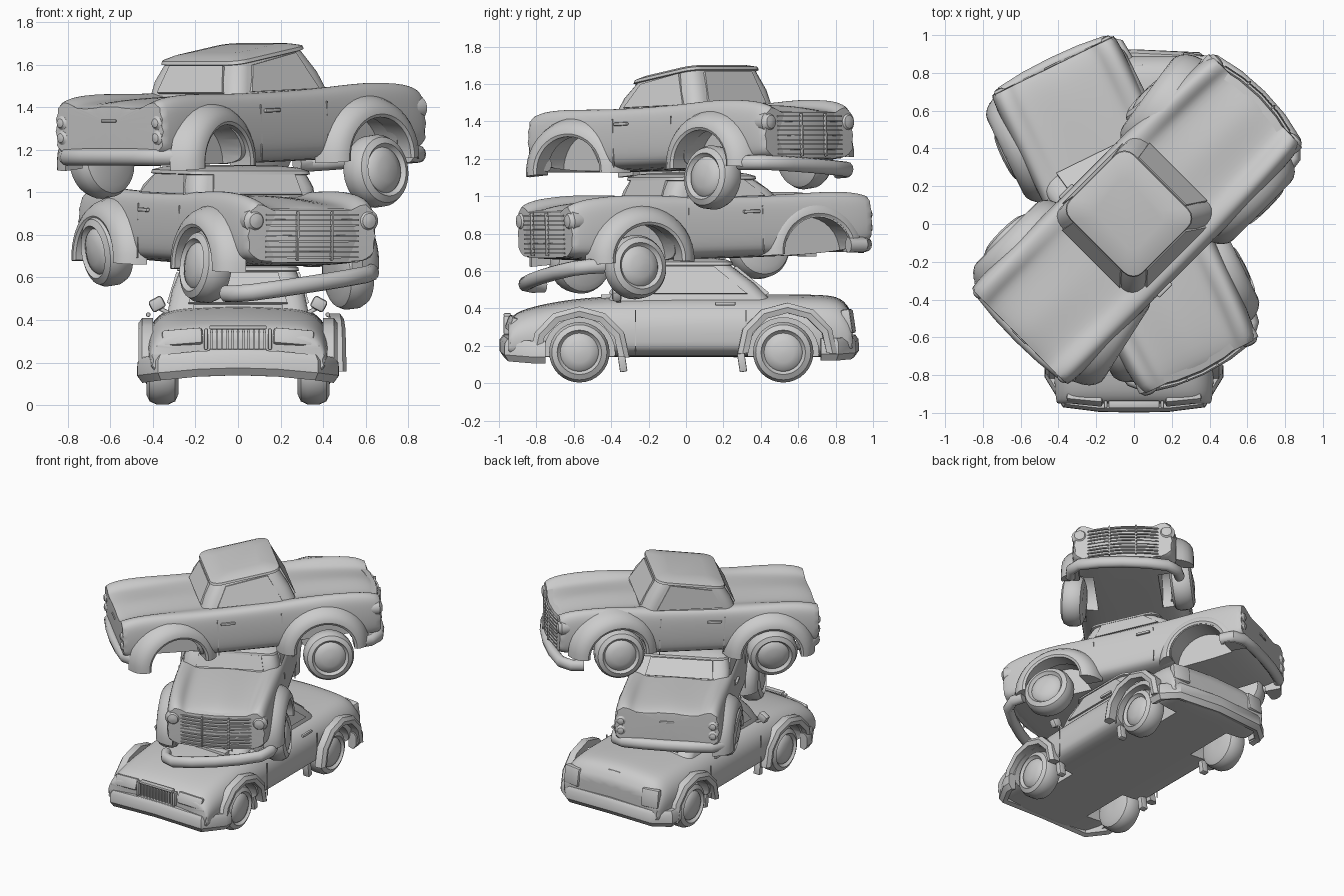
import bpy, bmesh, math
from mathutils import Matrix, Vector, Euler

if "Cube" in bpy.data.objects:
    bpy.data.objects.remove(bpy.data.objects["Cube"])

T, R, I = Matrix.Translation, Matrix.Rotation, Matrix.Identity(4)
cutters = []


def finish(name, bm, M, L=I, sub=0, bevel=0):
    bmesh.ops.transform(bm, matrix=L, verts=bm.verts)
    bmesh.ops.recalc_face_normals(bm, faces=bm.faces)
    me = bpy.data.meshes.new(name)
    bm.to_mesh(me)
    bm.free()
    ob = bpy.data.objects.new(name, me)
    bpy.context.collection.objects.link(ob)
    ob.matrix_world = M
    if sub:
        ob.modifiers.new("smooth", 'SUBSURF').levels = sub
    if bevel:
        b = ob.modifiers.new("bevel", 'BEVEL')
        b.width, b.segments = bevel, 2
    return ob


def loft(name, rings, M, L=I, sub=0):
    """Skin closed rings of points, cap both ends, crease the cap rims."""
    bm = bmesh.new()
    rows = [[bm.verts.new(p) for p in r] for r in rings]
    n = len(rows[0])
    for a, b in zip(rows, rows[1:]):
        for i in range(n):
            bm.faces.new((a[i], a[(i + 1) % n], b[(i + 1) % n], b[i]))
    caps = [bm.faces.new(rows[0]), bm.faces.new(rows[-1])]
    if sub:
        cr = bm.edges.layers.float.new('crease_edge')
        for f in caps:
            for e in f.edges:
                e[cr] = 0.8
    return finish(name, bm, M, L, sub)


def box(name, loc, size, M, rot=(0, 0, 0), bevel=0.006):
    bm = bmesh.new()
    bmesh.ops.create_cube(bm, size=1)
    L = T(loc) @ Euler(rot).to_matrix().to_4x4() @ Matrix.Diagonal((*size, 1))
    return finish(name, bm, M, L, bevel=bevel)


def lathe(name, prof, M, L=I, n=32):
    """Revolve (x, radius) points about the x axis."""
    rings = [[(x, r * math.cos(k * math.tau / n), r * math.sin(k * math.tau / n))
              for k in range(n)] for x, r in prof]
    return loft(name, rings, M, L)


def body(name, secs, shape, M, arches):
    """Body shell from (y, half width, bottom, top, ridge) stations, with wheel arches cut out."""
    rings = []
    for y, w, zb, zt, rg in secs:
        h = [(w * a, y, zb + (zt - zb) * b + rg * c) for a, b, c in shape]
        rings.append(h + [(-x, yy, z) for x, yy, z in reversed(h)])
    ob = loft(name, rings, M, sub=2)
    for y, z, r in arches:
        for s in (1, -1):
            c = lathe("arch_cutter", [(0.22, r), (0.7, r)], M, T((0, y, z)) @ Matrix.Diagonal((s, 1, 1, 1)))
            c.hide_render = True
            cutters.append(c)
            m = ob.modifiers.new("arch", 'BOOLEAN')
            m.object, m.operation, m.solver = c, 'DIFFERENCE', 'EXACT'


def arch(name, s, y, z, sec, M, n, a0=-4, a1=184, ys=1.0, D=I):
    """Flared fender ring made of (x, radius) section points."""
    rings = []
    for k in range(n + 1):
        a = math.radians(a0 + (a1 - a0) * k / n)
        rings.append([(s * x, ys * r * math.cos(a), r * math.sin(a)) for x, r in sec])
    loft(name, rings, M, T((0, y, z)) @ D)


def sweep(name, path, prof, M, L=I, drop=0):
    """Sweep an (outward, z) profile along an xy path; drop lowers the ends."""
    P = [Vector(p) for p in path]
    rings = []
    for i, p in enumerate(P):
        t = (P[min(i + 1, len(P) - 1)] - P[max(i - 1, 0)]).normalized()
        rings.append([(p.x + t.y * d, p.y - t.x * d, z - drop * (p.x / .44) ** 2) for d, z in prof])
    loft(name, rings, M, L)


def wheel(name, s, x, y, z, M, D=I, k=1.0):
    prof = [(-.075, .03), (-.075, .12), (-.06, .155), (-.03, .17), (.03, .17), (.06, .155), (.075, .125),
            (.06, .115), (.055, .108), (.065, .1), (.08, .06), (.085, .01)]
    lathe(name, prof, M, T((s * x, y, z)) @ D @ Matrix.Diagonal((s, k, k, 1)))


def cabin(name, base, roof, M):
    """Rounded greenhouse from base/roof rectangles (y0, y1, half width, x shift, z front, z rear)."""
    def ring(spec, grow=0, up=0, rad=.07):
        y0, y1, w, sx, z0, z1 = spec
        pts = []
        for qx, qy, st in ((1, 1, 0), (-1, 1, 90), (-1, -1, 180), (1, -1, 270)):
            for k in range(5):
                a = math.radians(st + k * 22.5)
                x = qx * (w + grow - rad) + rad * math.cos(a)
                y = (y0 + y1) / 2 + qy * ((y1 - y0) / 2 + grow - rad) + rad * math.sin(a)
                pts.append((x + sx, y, z0 + (z1 - z0) * (y - y0) / (y1 - y0) + up))
        return pts
    b, r = base, roof
    mid = [(p + q) / 2 for p, q in zip(b, r)]
    loft(name, [ring(b), ring(mid, .007), ring(r, 0, -.012), ring(r, .012, -.008),
                ring(r, .008, .008), ring(r, -.03, .022), ring(r, -.1, .03, .05)], M)

    # window panes just proud of the shell
    def pane(c, n):
        c = [Vector(p) for p in c]
        m, n = sum(c, Vector()) / 4, Vector(n)
        lo = [m + (p - m) * .8 - n * .02 for p in c]
        loft(name + "_window", [lo, [p + n * .03 for p in lo]], M)
    for s in (1, -1):
        pane([(b[3] + s * b[2], b[0] + .05, b[4] + .02), (b[3] + s * b[2], b[1] - .05, b[5] + .02),
              (r[3] + s * r[2], r[1] - .05, r[5]), (r[3] + s * r[2], r[0] + .05, r[4])], (s, 0, .1))
    for k, s in ((0, -1), (1, 1)):
        pane([(b[3] - b[2] + .04, b[k], b[4 + k] + .02), (b[3] + b[2] - .04, b[k], b[4 + k] + .02),
              (r[3] + r[2] - .04, r[k], r[4 + k]), (r[3] - r[2] + .04, r[k], r[4 + k])], (0, s * .8, .4))


ROUND = [(.035 * math.cos(k * math.tau / 12), .04 * math.sin(k * math.tau / 12)) for k in range(12)]
LAMP = [(-.08, .045), (-.03, .055), (.0, .055), (.005, .045), (.02, .035), (.027, .01)]


def classic(tag, M, base, roof, gone, bump, damage, shift):
    # shell with raised fender ridges
    shape = [(.12, 0, 0), (.9, 0, 0), (.99, .2, 0), (1, .55, 0), (.99, .8, 0), (.96, .97, .6), (.85, 1, 1.2),
             (.7, 1, .8), (.6, 1, 0), (.12, 1, .5)]
    secs = [(-.925, .335, .03, .26, .04), (-.85, .355, .02, .285, .055), (-.55, .37, 0, .305, .055),
            (-.27, .365, 0, .32, .018), (.3, .365, 0, .32, .01), (.6, .37, .01, .305, .04),
            (.78, .37, .03, .295, .04), (.85, .36, .06, .275, .035)]
    body(tag + "_body", secs, shape, M, [(-.52, .01, .2), (.52, .01, .2)])
    cabin(tag + "_cabin", base, roof, M)
    sec = [(.31, .295), (.355, .285), (.39, .27), (.415, .25), (.433, .225), (.438, .2), (.43, .185), (.31, .19)]
    for s in (1, -1):
        for j, y in enumerate((-.52, .52)):
            arch(tag + "_fender", s, y, .01, sec, M, 20, ys=1.08, D=damage.get((s, j), I))
            if (s, j) != gone:
                dx, dy, dz = shift.get((s, j), (0, 0, 0))
                wheel(tag + "_wheel", s, .365 + dx, y + dy, dz - .01, M, R(math.radians(s * (8 if j else -6)), 4, 'Y'))
        # lamps, handles, door seams
        lathe(tag + "_headlamp", LAMP, M, T((s * .295, -.915, .225)) @ R(-math.pi / 2, 4, 'Z'))
        for z in (.215, .145):
            lathe(tag + "_tail_lamp", LAMP, M, T((s * .315, .85, z)) @ R(math.pi / 2, 4, 'Z')
                  @ Matrix.Scale(.6, 4))
        box(tag + "_door_handle", (s * .368, .13, .25), (.02, .1, .018), M)
        for y in (-.24, .2):
            box(tag + "_door_seam", (s * .361, y, .15), (.006, .006, .26), M, bevel=0)
    # grille
    sweep(tag + "_grille", [(-.25, -.91), (-.14, -.935), (0, -.945), (.14, -.935), (.25, -.91)],
          [(-.03, .03), (.0, .03), (.012, .15), (.0, .275), (-.04, .285)], M)
    for k in range(9):
        z = .05 + k * .025
        sweep(tag + "_grille_bar", [(-.24, -.92), (-.13, -.943), (0, -.953), (.13, -.943), (.24, -.92)],
              [(0, z), (.012, z), (.012, z + .008), (0, z + .008)], M)
    for x in (-.09, .09):
        box(tag + "_grille_post", (x, -.957, .155), (.01, .02, .23), M, bevel=.003)
    # bumpers
    sweep(tag + "_front_bumper", [(-.37, -.78), (-.36, -.86), (-.3, -.925), (-.16, -.955), (0, -.965),
                                  (.16, -.955), (.3, -.925), (.36, -.86), (.37, -.78)], ROUND, M, bump)
    sweep(tag + "_rear_bumper", [(.365, .7), (.36, .79), (.3, .835), (.16, .85), (0, .855), (-.16, .85),
                                 (-.3, .835), (-.36, .79), (-.365, .7)], ROUND, M, T((0, 0, .055)))
    box(tag + "_trunk_badge", (0, .852, .225), (.1, .012, .015), M)


# ---- bottom car: angular coupe ----
A = I
shape = [(.12, 0, 0), (.96, 0, 0), (.99, .25, 0), (1, .5, 0), (.95, .74, 0), (.8, .95, 0), (.56, 1, 0), (.12, 1.03, 0)]
body("coupe_body", [(-.95, .41, .14, .325, 0), (-.91, .42, .14, .38, 0), (-.7, .43, .14, .43, 0), (-.38, .435, .14, .465, 0),
                    (.4, .435, .14, .465, 0), (.7, .43, .14, .465, 0), (.84, .415, .14, .455, 0), (.89, .39, .15, .36, 0)],
     shape, A, [(-.57, .16, .19), (.52, .16, .19)])
cabin("coupe_cabin", (-.42, .46, .33, 0, .44, .44), (-.28, .24, .275, 0, .64, .64), A)
trim = [(.40, .255), (.45, .255), (.468, .23), (.46, .2), (.40, .2)]
for s in (1, -1):
    wheel("coupe_wheel", s, .355, -.57, .165, A, k=.95)
    wheel("coupe_wheel", s, .355, .52, .165, A, k=.95)
    arch("coupe_arch_trim", s, -.57, .155, trim, A, 6, ys=1.05)
    arch("coupe_arch_trim", s, .52, .155, trim, A, 6, ys=1.05,
         D=T((.03, 0, .02)) @ R(.05, 4, 'Z') if s > 0 else I)
    for y in (-.34, .3):
        box("coupe_mud_flap", (s * .36, y, .11), (.05, .04, .1), A, (.15, 0, 0))
    box("coupe_mirror", (s * .38, -.37, .475), (.07, .05, .06), A, (0, s * .5, 0), .014)
    box("coupe_mirror_stem", (s * .35, -.36, .445), (.06, .025, .02), A, (0, -s * .5, 0))
    box("coupe_door_handle", (s * .422, .21, .425), (.02, .11, .02), A)
    for y in (-.27, .32):
        box("coupe_door_seam", (s * .43, y, .27), (.006, .006, .24), A, bevel=0)
    box("coupe_headlamp", (s * .26, -.925, .315), (.19, .05, .08), A, (-.35, s * .08, s * .1), .012)
    box("coupe_tail_lamp", (s * .32, .868, .33), (.13, .05, .13), A, (.15, 0, -s * .15), .012)
# bumpers
bar = [(-.03, .15), (.005, .14), (.03, .175), (.028, .235), (.01, .26), (-.03, .26)]
sweep("coupe_front_bumper", [(-.445, -.75), (-.445, -.8), (-.36, -.945), (-.18, -.965), (.0, -.968), (.18, -.965),
                             (.36, -.945), (.445, -.8), (.445, -.75)], bar, A, drop=.035)
sweep("coupe_rear_bumper", [(.44, .72), (.435, .8), (.34, .88), (0, .895), (-.34, .88), (-.435, .8), (-.44, .72)],
      bar, A, drop=.02)
# grille frame with slats
for z in (.255, .365):
    box("coupe_grille_frame", (0, -.955, z), (.27, .04, .018), A)
for s in (1, -1):
    box("coupe_grille_frame", (s * .15, -.955, .31), (.018, .04, .1), A)
for k in range(11):
    box("coupe_grille_slat", (-.125 + .025 * k, -.95, .31), (.009, .03, .1), A, bevel=0)
box("coupe_cowl", (0, -.42, .455), (.42, .07, .04), A)
box("coupe_trunk_latch", (0, .835, .43), (.1, .02, .02), A)

# ---- middle and top cars: classic sedans ----
B = T((-.06, .08, .665)) @ R(math.radians(26), 4, 'Z') @ R(math.radians(1.5), 4, 'X')
classic("middle_sedan", B, (-.34, .34, .33, 0, .3, .3), (-.29, .2, .305, 0, .435, .43), (1, 1),
        T((0, .02, -.07)) @ R(-.14, 4, 'Y'), {(1, 1): T((-.06, 0, .02)), (-1, 0): T((0, -.02, -.01))},
        {(-1, 1): (0, 0, .06), (1, 0): (0, -.05, -.02), (-1, 0): (0, -.02, .01)})
C = T((0, .01, 1.14)) @ R(math.radians(135), 4, 'Z') @ R(math.radians(-2), 4, 'X')
classic("top_sedan", C, (-.37, .29, .31, .02, .3, .3), (-.26, .2, .262, .05, .535, .475), (-1, 1),
        T((0, .02, -.01)) @ R(.06, 4, 'Y'),
        {(-1, 1): T((.0, .06, .0)) @ R(.22, 4, 'Z'), (1, 0): T((0, -.08, .05)) @ R(.15, 4, 'Z')},
        {(-1, 0): (0, -.03, -.05), (1, 1): (.01, .01, .03), (1, 0): (0, 0, .06)})

# bake modifiers, remove cutters, shade
bpy.context.view_layer.update()
bpy.ops.object.select_all(action='DESELECT')
parts = [o for o in bpy.context.scene.objects if o not in cutters]
for o in parts:
    o.select_set(True)
bpy.context.view_layer.objects.active = parts[0]
bpy.ops.object.convert(target='MESH')
bpy.ops.object.shade_smooth_by_angle(angle=math.radians(35))
for c in cutters:
    bpy.data.objects.remove(c)
